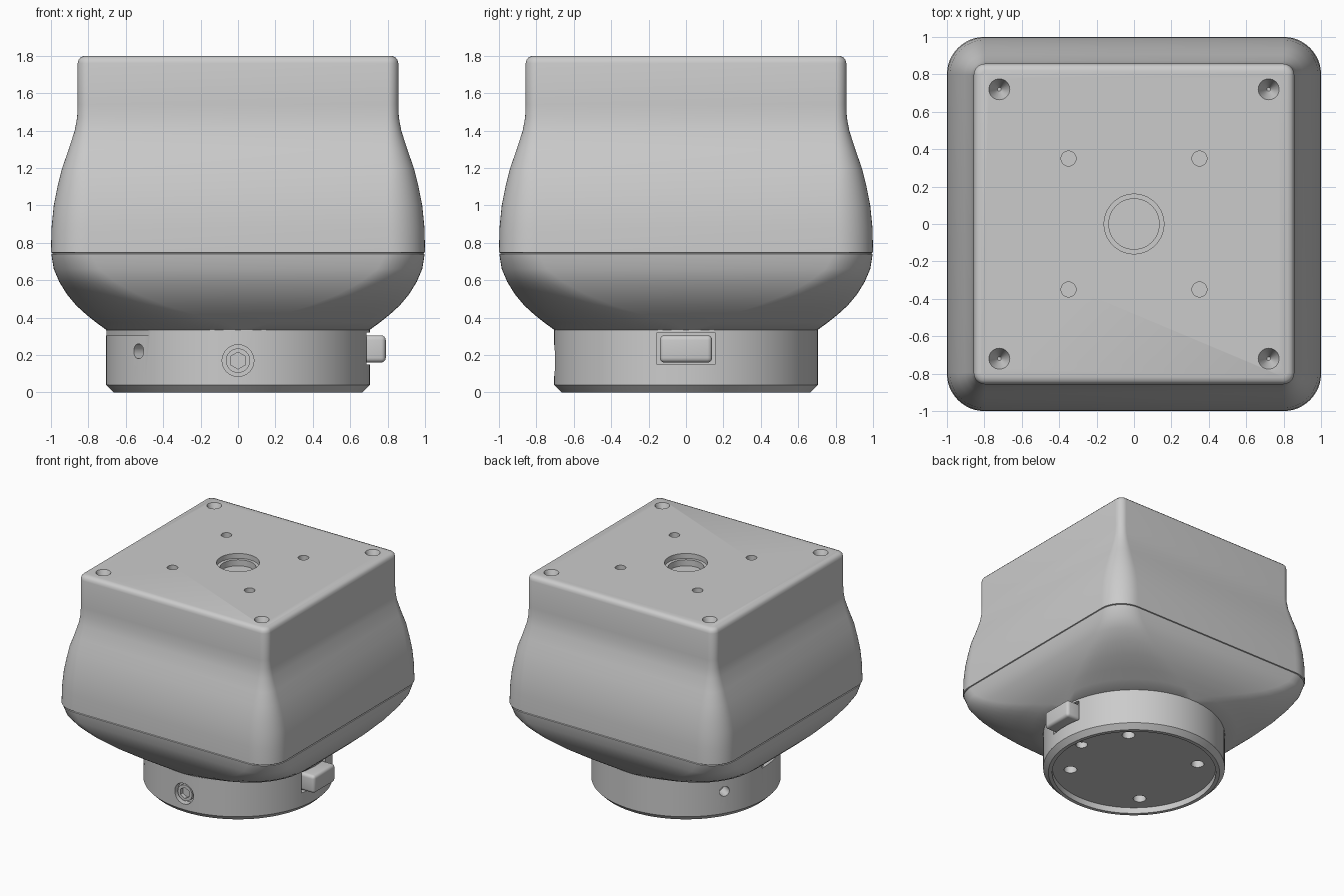
import bpy, bmesh, math
from mathutils import Matrix, Vector

cube = bpy.data.objects.get("Cube")
if cube:
    bpy.data.objects.remove(cube, do_unlink=True)

COLOUR = (0.6, 0.6, 0.6, 1)
grey = bpy.data.materials.new("plain grey")
grey.use_nodes = True
grey.diffuse_color = COLOUR
grey.node_tree.nodes["Principled BSDF"].inputs["Base Color"].default_value = COLOUR


def finish(bm, name):
    bmesh.ops.recalc_face_normals(bm, faces=bm.faces)
    mesh = bpy.data.meshes.new(name)
    bm.to_mesh(mesh)
    bm.free()
    mesh.materials.append(grey)
    obj = bpy.data.objects.new(name, mesh)
    bpy.context.collection.objects.link(obj)
    return obj


def select(obj):
    bpy.ops.object.select_all(action='DESELECT')
    obj.select_set(True)
    bpy.context.view_layer.objects.active = obj


def smooth(obj, angle=32):
    select(obj)
    bpy.ops.object.shade_smooth_by_angle(angle=math.radians(angle))


def loft(rings, name):
    """Skin a closed stack of equally sized point rings."""
    bm = bmesh.new()
    loops = [[bm.verts.new(p) for p in ring] for ring in rings]
    n = len(loops[0])
    for a, b in zip(loops, loops[1:]):
        for i in range(n):
            j = (i + 1) % n
            bm.faces.new((a[i], a[j], b[j], b[i]))
    bm.faces.new(loops[0][::-1])
    bm.faces.new(loops[-1])
    return finish(bm, name)


def rounded_square(half, radius, z, steps=12):
    pts = []
    for quarter in range(4):
        mid = math.radians(45 + 90 * quarter)
        c = (half - radius) * math.sqrt(2)
        for k in range(steps + 1):
            a = mid + math.radians(-45 + 90 * k / steps)
            pts.append((c * math.cos(mid) + radius * math.cos(a),
                        c * math.sin(mid) + radius * math.sin(a), z))
    return pts


def circle(radius, z, n=96):
    return [(radius * math.cos(math.tau * i / n),
             radius * math.sin(math.tau * i / n), z) for i in range(n)]


def cone(r1, r2, depth, centre, direction=(0, 0, 1), sides=32):
    """Cutter or peg along a direction, centred on a point."""
    bm = bmesh.new()
    turn = Vector(direction).to_track_quat('Z', 'Y').to_matrix().to_4x4()
    bmesh.ops.create_cone(bm, cap_ends=True, segments=sides, radius1=r1, radius2=r2,
                          depth=depth, matrix=Matrix.Translation(centre) @ turn)
    return finish(bm, "cutter")


def box(size, centre, angle=0, name="cutter"):
    bm = bmesh.new()
    m = (Matrix.Rotation(angle, 4, 'Z') @ Matrix.Translation(centre)
         @ Matrix.Diagonal((*size, 1)))
    bmesh.ops.create_cube(bm, size=1, matrix=m)
    return finish(bm, name)


def cut(obj, cutter):
    mod = obj.modifiers.new("cut", 'BOOLEAN')
    mod.operation = 'DIFFERENCE'
    mod.solver = 'EXACT'
    mod.object = cutter
    select(obj)
    bpy.ops.object.modifier_apply(modifier=mod.name)
    bpy.data.objects.remove(cutter, do_unlink=True)


# Body: rounded squares, bulging then gathering to a circle (half width, corner radius, height)
body_rings = [
    (0.705, 0.70, 0.335), (0.76, 0.66, 0.375), (0.81, 0.58, 0.415), (0.865, 0.48, 0.465),
    (0.915, 0.38, 0.525), (0.955, 0.30, 0.59), (0.985, 0.24, 0.66), (0.998, 0.21, 0.739),
    (0.992, 0.20, 0.742), (0.992, 0.20, 0.746), (1.0, 0.20, 0.749), (0.997, 0.20, 0.88),
    (0.985, 0.19, 1.0), (0.965, 0.17, 1.1), (0.94, 0.14, 1.2), (0.905, 0.11, 1.3),
    (0.873, 0.08, 1.4), (0.86, 0.065, 1.47), (0.857, 0.06, 1.54), (0.857, 0.06, 1.76),
    (0.852, 0.055, 1.78), (0.84, 0.045, 1.793), (0.82, 0.03, 1.80)]
body = loft([rounded_square(*ring) for ring in body_rings], "body")

# Top holes: countersunk corners, inner four, stepped centre
TOP = 1.8
for sx in (-1, 1):
    for sy in (-1, 1):
        cut(body, cone(0.01, 0.06, 0.12, (sx * 0.72, sy * 0.72, TOP - 0.05)))
        cut(body, cone(0.04, 0.04, 0.3, (sx * 0.35, sy * 0.35, TOP)))
cut(body, cone(0.16, 0.16, 0.08, (0, 0, TOP), sides=48))
cut(body, cone(0.135, 0.135, 0.18, (0, 0, TOP), sides=48))
smooth(body)

# Collar: chamfered ring with a recessed underside
collar = loft([circle(0.665, 0), circle(0.705, 0.04), circle(0.705, 0.345)], "collar")
cut(collar, cone(0.635, 0.635, 0.1, (0, 0, 0), sides=96))
for sx in (-1, 1):
    for sy in (-1, 1):
        cut(collar, cone(0.05, 0.05, 0.26, (sx * 0.35, sy * 0.35, 0)))
cut(collar, cone(0.045, 0.045, 0.2, (0.53, 0, 0)))

# Collar side holes, lever pocket and slot under the body
for degrees in (149, 221):
    a = math.radians(degrees)
    out = Vector((math.cos(a), math.sin(a), 0))
    cut(collar, cone(0.04, 0.04, 0.2, out * 0.7 + Vector((0, 0, 0.22)), out))
cut(collar, cone(0.085, 0.085, 0.1, (0, -0.7, 0.17), (0, -1, 0)))
cut(collar, box((0.1, 0.31, 0.17), (0.71, 0, 0.235)))
cut(collar, box((0.1, 1.0, 0.025), (0.69, 0, 0.318), math.radians(203)))
smooth(collar)

# Screw set into the front of the collar
screw = cone(0.065, 0.065, 0.06, (0, -0.66, 0.17), (0, -1, 0))
screw.name = "front_screw"
cut(screw, cone(0.045, 0.045, 0.06, (0, -0.69, 0.17), (0, -1, 0), 6))
smooth(screw)

# Release lever on the left side
lever = box((0.15, 0.28, 0.145), (0.715, 0, 0.2325), name="release_lever")
bevel = lever.modifiers.new("round", 'BEVEL')
bevel.width = 0.025
bevel.segments = 4
select(lever)
bpy.ops.object.modifier_apply(modifier=bevel.name)
smooth(lever)
